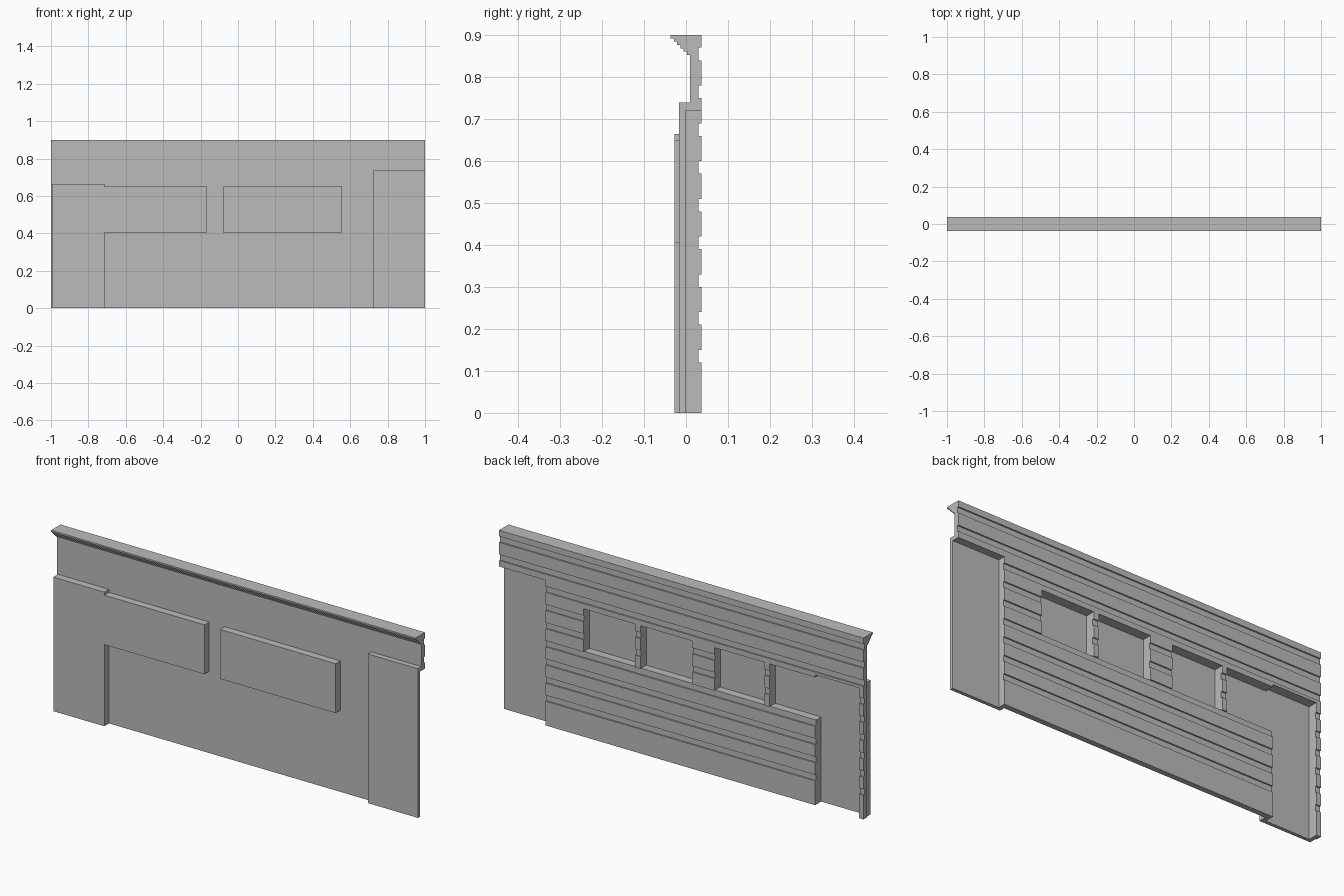
import bpy
import bmesh

if "Cube" in bpy.data.objects:
    bpy.data.objects.remove(bpy.data.objects["Cube"], do_unlink=True)

GREY = (0.5, 0.5, 0.5, 1.0)
mat = bpy.data.materials.new("plain grey")
mat.use_nodes = True
mat.diffuse_color = GREY
mat.node_tree.nodes["Principled BSDF"].inputs["Base Color"].default_value = GREY

FRONT, BACK, GROOVE = 0.01, 0.037, 0.03   # depths of the wall skin
HEIGHT = 0.9


def extrude_x(name, profile, x0, x1):
    """Solid made by sweeping a (y, z) profile from x0 to x1."""
    bm = bmesh.new()
    face = bm.faces.new([bm.verts.new((x0, y, z)) for y, z in profile])
    ext = bmesh.ops.extrude_face_region(bm, geom=[face])["geom"]
    verts = [g for g in ext if isinstance(g, bmesh.types.BMVert)]
    bmesh.ops.translate(bm, verts=verts, vec=(x1 - x0, 0, 0))
    bmesh.ops.recalc_face_normals(bm, faces=bm.faces)
    mesh = bpy.data.meshes.new(name)
    bm.to_mesh(mesh)
    bm.free()
    mesh.materials.append(mat)
    obj = bpy.data.objects.new(name, mesh)
    bpy.context.collection.objects.link(obj)
    return obj


def block(name, x0, x1, y0, y1, z0, z1):
    return extrude_x(name, [(y0, z0), (y1, z0), (y1, z1), (y0, z1)], x0, x1)


# Wall section: grooved planks on the back, stepped cornice at the front top
profile = [(FRONT, 0), (BACK, 0)]
for i in range(9):
    z = 0.12 + 0.09 * i
    profile += [(BACK, z), (GROOVE, z), (GROOVE, z + 0.03), (BACK, z + 0.03)]
profile += [(BACK, HEIGHT), (-0.037, HEIGHT)]
STEPS = 6
rise = 0.047 / STEPS
for i in range(STEPS):
    y = -0.037 + rise * i
    z = HEIGHT - rise * (i + 1)
    profile += [(y, z), (y + rise, z)]
wall = extrude_x("plank_wall", profile, -1, 1)

# Raised bays on the front
bays = [
    block("right_door_bay", -0.995, -0.715, -0.027, FRONT, 0, 0.665),
    block("right_window_bay", -0.715, -0.165, -0.027, FRONT, 0.405, 0.65),
    block("left_window_bay", -0.08, 0.555, -0.027, FRONT, 0.405, 0.65),
    block("left_door_bay", 0.725, 1, -0.017, FRONT, 0, 0.74),
]

# Recesses opened from the back, through the wall and into the bays
cutters = [
    block("right_door_cutter", -0.975, -0.735, -0.01, 0.1, -0.1, 0.646),
    block("left_door_cutter", 0.746, 1.1, 0.0, 0.1, -0.1, 0.72),
]
for x0, x1 in [(-0.76, -0.483), (-0.456, -0.181), (-0.06, 0.225), (0.253, 0.538)]:
    cutters.append(block("window_cutter", x0, x1, -0.01, 0.1, 0.42, 0.634))

for obj in [wall] + bays:
    for cutter in cutters:
        mod = obj.modifiers.new("recess", "BOOLEAN")
        mod.operation = "DIFFERENCE"
        mod.solver = "EXACT"
        mod.object = cutter

# Bake the recesses, then drop the cutters
depsgraph = bpy.context.evaluated_depsgraph_get()
for obj in [wall] + bays:
    baked = bpy.data.meshes.new_from_object(obj.evaluated_get(depsgraph))
    obj.modifiers.clear()
    obj.data = baked
for cutter in cutters:
    bpy.data.objects.remove(cutter, do_unlink=True)
